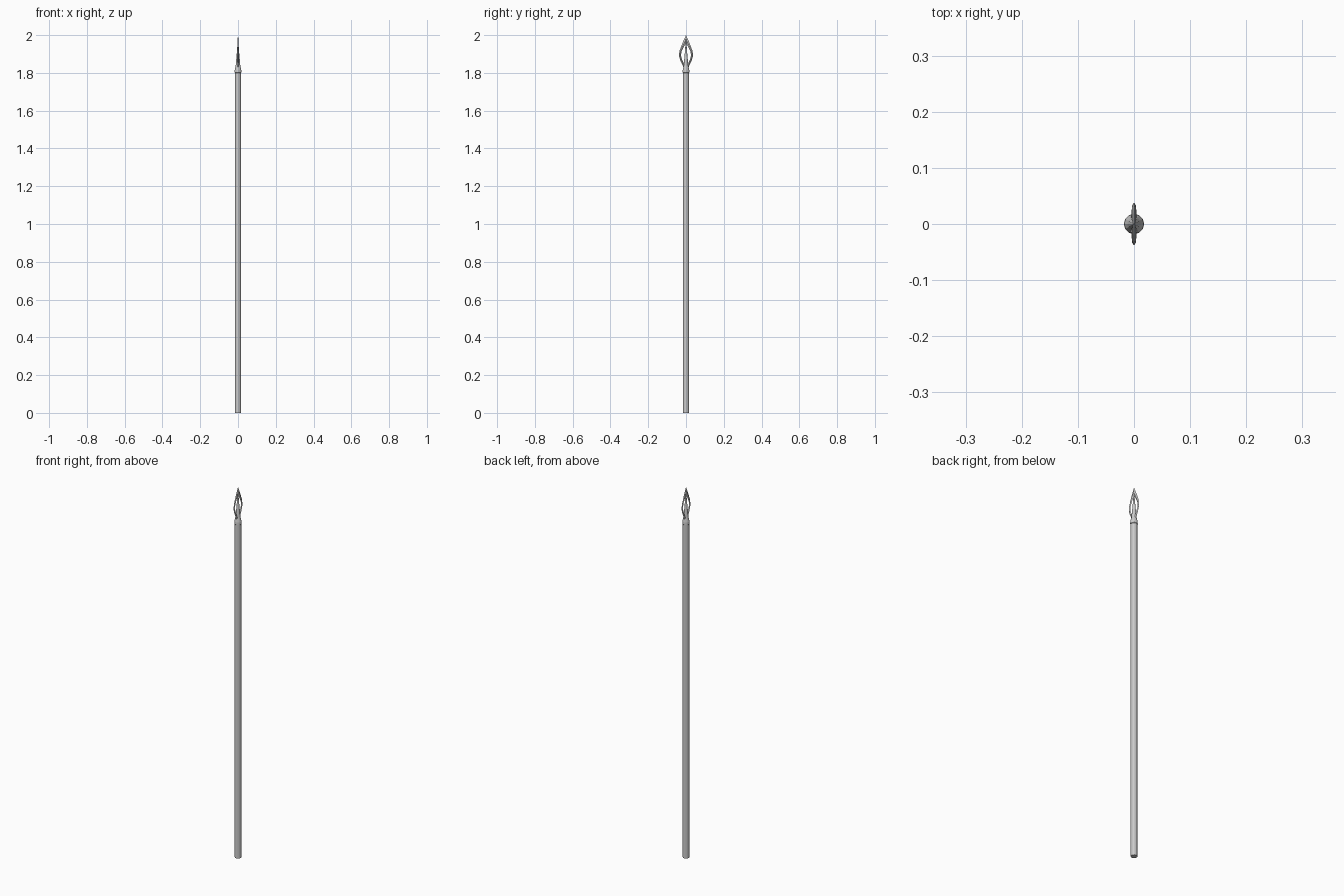
import bpy, bmesh, math

if "Cube" in bpy.data.objects:
    bpy.data.objects.remove(bpy.data.objects["Cube"])

def make_object(name, bm):
    bmesh.ops.recalc_face_normals(bm, faces=bm.faces)
    mesh = bpy.data.meshes.new(name)
    bm.to_mesh(mesh)
    bm.free()
    ob = bpy.data.objects.new(name, mesh)
    bpy.context.collection.objects.link(ob)
    return ob

def lathe(name, profile, sides=12):
    """Turn a closed solid from (radius, z) points around z."""
    bm = bmesh.new()
    rings = []
    for r, z in profile:
        rings.append([bm.verts.new((r * math.cos(2 * math.pi * i / sides),
                                    r * math.sin(2 * math.pi * i / sides), z))
                      for i in range(sides)])
    for a, b in zip(rings, rings[1:]):
        for i in range(sides):
            j = (i + 1) % sides
            bm.faces.new((a[i], a[j], b[j], b[i]))
    bm.faces.new(rings[0])
    bm.faces.new(rings[-1])
    return make_object(name, bm)

# Long pole
lathe("shaft", [(0.016, 0), (0.016, 1.805)])

# Flared socket running up into the central spike
lathe("socket_spike", [(0.016, 1.80), (0.0182, 1.802), (0.0175, 1.815), (0.012, 1.84),
                       (0.0095, 1.87), (0.006, 1.91), (0.003, 1.95), (0.0005, 1.975)])

# Open leaf-shaped blade: each station is (outer y, inner y, z outer, z inner, half thickness)
stations = [(0.010, 0.002, 1.818, 1.822, 0.005),
            (0.017, 0.008, 1.838, 1.843, 0.005),
            (0.031, 0.021, 1.868, 1.872, 0.004),
            (0.038, 0.027, 1.893, 1.893, 0.004),
            (0.034, 0.023, 1.918, 1.914, 0.004),
            (0.021, 0.010, 1.953, 1.940, 0.0035),
            (0.010, 0.000, 1.978, 1.955, 0.003),
            (0.000, 0.000, 2.000, 1.965, 0.002)]

for side, s in (("right", 1), ("left", -1)):
    bm = bmesh.new()
    rings = []
    for yo, yi, zo, zi, t in stations:
        ym, zm = (yo + yi) / 2, (zo + zi) / 2
        # diamond section with sharp inner and outer edges
        pts = [(0, yo, zo), (t, ym, zm), (0, yi, zi), (-t, ym, zm)]
        rings.append([bm.verts.new((x, s * y, z)) for x, y, z in pts])
    for a, b in zip(rings, rings[1:]):
        for i in range(4):
            j = (i + 1) % 4
            bm.faces.new((a[i], a[j], b[j], b[i]))
    bm.faces.new(rings[0])
    bm.faces.new(rings[-1])
    make_object("blade_" + side, bm)
